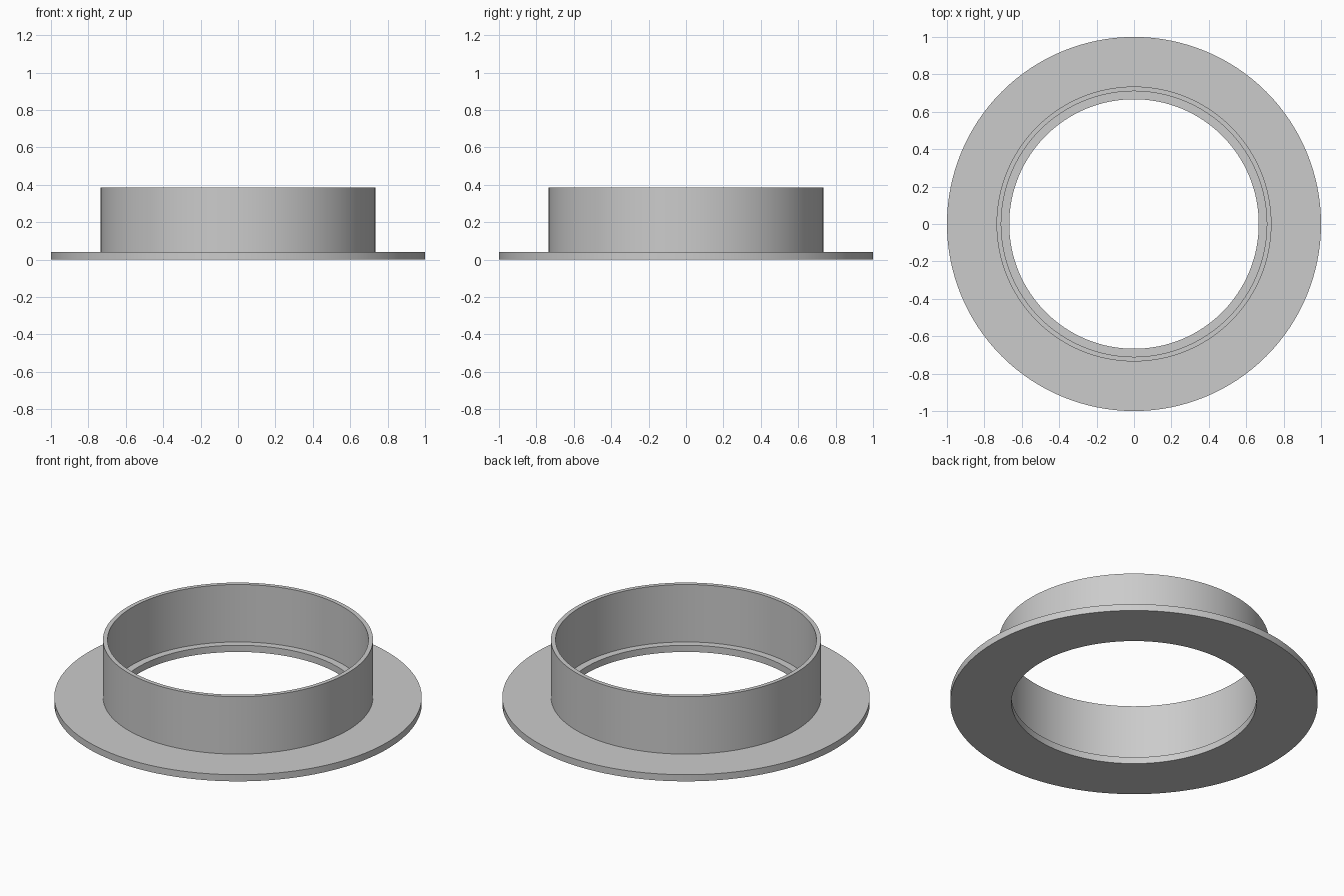
import bpy, bmesh, math
from mathutils import Matrix

cube = bpy.data.objects.get("Cube")
if cube:
    bpy.data.objects.remove(cube, do_unlink=True)

SEGMENTS = 128
BORE, COLLAR_IN, COLLAR_OUT, RIM = 0.667, 0.71, 0.735, 1.0
PLATE_TOP, COLLAR_TOP = 0.04, 0.385

grey = bpy.data.materials.new("light grey")
grey.use_nodes = True
colour = (0.6, 0.6, 0.6, 1)
grey.diffuse_color = colour
grey.node_tree.nodes["Principled BSDF"].inputs["Base Color"].default_value = colour


def lathe(name, profile):
    """Revolve a closed (radius, height) profile around z."""
    bm = bmesh.new()
    rings = []
    for i in range(SEGMENTS):
        turn = Matrix.Rotation(math.tau * i / SEGMENTS, 3, "Z")
        ring = [bm.verts.new((r, 0, z)) for r, z in profile]
        bmesh.ops.rotate(bm, verts=ring, matrix=turn)
        rings.append(ring)
    n = len(profile)
    for i, a in enumerate(rings):
        b = rings[(i + 1) % SEGMENTS]
        for j in range(n):
            k = (j + 1) % n
            bm.faces.new((a[j], b[j], b[k], a[k]))
    bmesh.ops.recalc_face_normals(bm, faces=bm.faces)
    mesh = bpy.data.meshes.new(name)
    bm.to_mesh(mesh)
    bm.free()
    mesh.materials.append(grey)
    obj = bpy.data.objects.new(name, mesh)
    bpy.context.collection.objects.link(obj)
    bpy.ops.object.select_all(action="DESELECT")
    obj.select_set(True)
    bpy.context.view_layer.objects.active = obj
    bpy.ops.object.shade_smooth_by_angle(angle=math.radians(30))
    return obj


# Flat plate, thin upright collar and small inner ledge in one solid
lathe("flanged_collar", [
    (BORE, 0), (RIM, 0), (RIM, PLATE_TOP),
    (COLLAR_OUT, PLATE_TOP), (COLLAR_OUT, COLLAR_TOP),
    (COLLAR_IN, COLLAR_TOP), (COLLAR_IN, PLATE_TOP), (BORE, PLATE_TOP),
])
